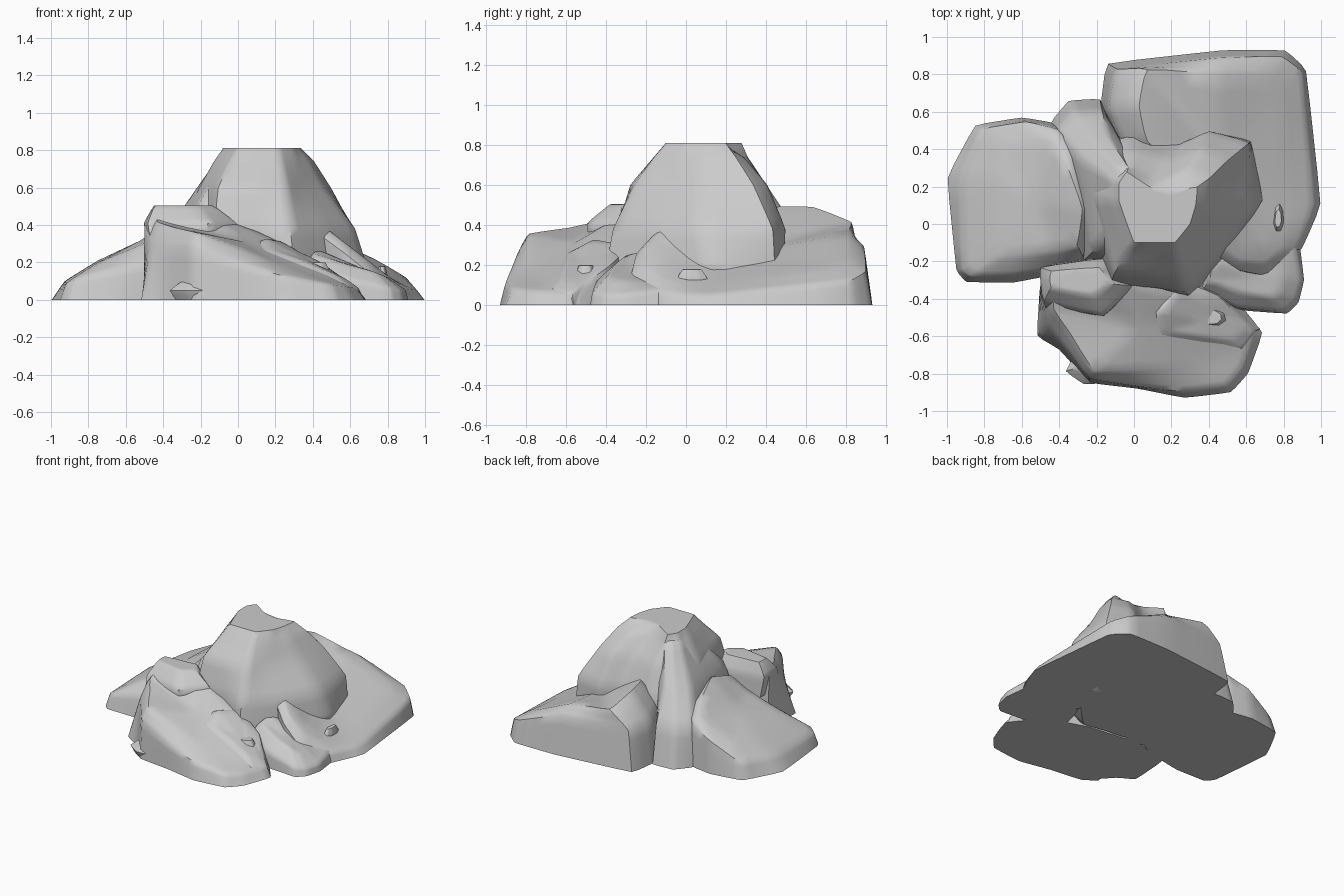
import bpy, bmesh


def at(z, pts):
    return [(x, y, z) for x, y in pts]


def rock(name, *rings, cap_z=None, flat_top=False, crease=0.62):
    """Loft matching rings from bottom to top, cap both ends and soften."""
    bm = bmesh.new()
    vs = [[bm.verts.new(p) for p in r] for r in rings]
    n = len(vs[0])
    for a, b in zip(vs, vs[1:]):
        for i in range(n):
            j = (i + 1) % n
            bm.faces.new((a[i], a[j], b[j], b[i]))
    bm.faces.new(vs[0][::-1])
    c = [sum(p[k] for p in rings[-1]) / n for k in range(3)]
    if cap_z is not None:
        c[2] = cap_z
    mid = bm.verts.new(c)
    for i in range(n):
        bm.faces.new((vs[-1][i], vs[-1][(i + 1) % n], mid))
    lay = bm.edges.layers.float.new("crease_edge")
    low = set(vs[0])
    top = set(vs[-1]) if flat_top else set()
    for e in bm.edges:
        hard = all(v in low for v in e.verts) or all(v in top for v in e.verts)
        e[lay] = 1.0 if hard else crease
    bmesh.ops.recalc_face_normals(bm, faces=bm.faces)
    me = bpy.data.meshes.new(name)
    bm.to_mesh(me)
    bm.free()
    ob = bpy.data.objects.new(name, me)
    bpy.context.collection.objects.link(ob)
    m = ob.modifiers.new("soften", 'SUBSURF')
    m.levels = m.render_levels = 2
    bpy.context.view_layer.objects.active = ob
    ob.select_set(True)
    bpy.ops.object.modifier_apply(modifier=m.name)
    bpy.ops.object.shade_smooth_by_angle(angle=0.8)
    ob.select_set(False)
    return ob


# Central peak with flat summit and overhanging skirt
rock("central_peak",
     at(0, [(-.25, .2), (-.15, 0), (-.1, -.2), (.1, -.22), (.25, -.25), (.4, -.1),
            (.52, .12), (.5, .35), (.4, .4), (.25, .38), (0, .42), (-.2, .38)]),
     at(.16, [(-.3, .2), (-.2, -.1), (-.12, -.3), (.1, -.33), (.3, -.41), (.54, -.12),
              (.7, .13), (.63, .45), (.42, .49), (.25, .42), (0, .48), (-.25, .42)]),
     at(.38, [(-.3, .2), (-.2, -.1), (-.13, -.33), (.1, -.34), (.28, -.37), (.47, -.16),
              (.63, .08), (.62, .44), (.4, .5), (.25, .43), (0, .48), (-.25, .4)]),
     at(.6, [(-.21, .15), (-.15, -.1), (-.11, -.27), (.1, -.28), (.26, -.26), (.35, -.1),
             (.46, .08), (.5, .34), (.36, .41), (.2, .34), (-.02, .4), (-.16, .3)]),
     at(.74, [(-.13, .13), (-.08, -.04), (-.04, -.15), (.1, -.16), (.23, -.16), (.31, -.05),
              (.38, .08), (.41, .25), (.29, .29), (.12, .24), (-.03, .31), (-.11, .25)]),
     at(.81, [(-.08, .12), (-.03, -.02), (0, -.1), (.1, -.1), (.22, -.1), (.3, 0),
              (.33, .1), (.34, .2), (.2, .17), (.08, .2), (-.04, .28), (-.08, .22)]),
     flat_top=True)

# Buttress along the back left of the peak
rock("back_ridge",
     at(0, [(-.45, .54), (-.35, .2), (-.28, -.2), (-.1, -.22), (-.05, .2), (-.1, .5), (-.18, .67), (-.35, .66)]),
     at(.28, [(-.42, .5), (-.33, .15), (-.27, -.2), (-.1, -.22), (-.04, .2), (-.08, .47), (-.17, .61), (-.32, .6)]),
     at(.5, [(-.29, .36), (-.26, .12), (-.22, -.15), (-.08, -.18), (-.02, .15), (-.04, .4), (-.14, .47), (-.22, .45)]),
     at(.77, [(-.1, .22), (-.09, .15), (-.06, .08), (0, .05), (.02, .15), (.02, .22), (-.02, .29), (-.07, .28)]))

# Sloping slab on the left
rock("left_slab",
     at(0, [(-1, .25), (-.95, -.25), (-.9, -.31), (-.65, -.315), (-.42, -.27), (-.25, -.2),
            (-.2, .1), (-.3, .4), (-.42, .54), (-.6, .57), (-.85, .53)]),
     [(-.93, .25, .1), (-.92, -.25, .09), (-.87, -.28, .11), (-.65, -.28, .16),
      (-.42, -.25, .21), (-.27, -.18, .32), (-.22, .1, .4), (-.3, .39, .38),
      (-.41, .51, .32), (-.58, .55, .25), (-.82, .51, .12)],
     [(-.75, .25, .21), (-.75, -.1, .2), (-.7, -.16, .22), (-.6, -.16, .26),
      (-.42, -.14, .34), (-.3, -.12, .42), (-.27, .08, .48), (-.36, .33, .43),
      (-.42, .44, .37), (-.5, .45, .32), (-.7, .43, .22)])

# Large slab at the back right
rock("back_right_slab",
     at(0, [(-.15, .86), (-.18, .62), (-.1, .4), (.3, .1), (.45, -.15), (.6, -.26),
            (.73, -.29), (.9, -.13), (1, .1), (.92, .83), (.81, .93), (.48, .93)]),
     [(-.1, .83, .3), (-.14, .62, .3), (-.05, .4, .35), (.32, .1, .35),
      (.4, -.14, .38), (.56, -.25, .26), (.72, -.28, .13), (.88, -.13, .06),
      (.96, .1, .05), (.9, .82, .12), (.79, .9, .17), (.45, .89, .3)],
     [(.06, .84, .42), (.02, .64, .5), (.06, .45, .5), (.35, .15, .4),
      (.44, -.09, .41), (.57, -.19, .31), (.7, -.2, .21), (.79, -.12, .14),
      (.82, .1, .11), (.8, .72, .18), (.73, .8, .22), (.42, .81, .36)],
     cap_z=.27)

# Wide front rock, falling away to the right
rock("front_rock",
     at(0, [(-.52, -.6), (-.4, -.67), (-.24, -.85), (.02, -.88), (.27, -.93), (.52, -.9),
            (.61, -.8), (.69, -.58), (.5, -.35), (.2, -.25), (-.2, -.2), (-.5, -.28)]),
     [(-.47, -.52, .28), (-.38, -.64, .3), (-.24, -.83, .29), (.02, -.87, .19),
      (.27, -.9, .12), (.5, -.87, .08), (.58, -.77, .07), (.64, -.57, .06),
      (.45, -.38, .2), (.2, -.28, .3), (-.2, -.22, .42), (-.51, -.29, .42)],
     [(-.44, -.45, .42), (-.35, -.58, .39), (-.22, -.79, .36), (0, -.78, .28),
      (.22, -.76, .19), (.4, -.74, .13), (.46, -.7, .12), (.5, -.58, .14),
      (.36, -.42, .24), (.12, -.34, .36), (-.18, -.27, .48), (-.44, -.28, .48)],
     cap_z=.31)

# Flat knob blended into the front rock
rock("front_knob",
     at(.25, [(-.46, -.5), (-.15, -.48), (0, -.34), (-.18, -.18), (-.48, -.22)]),
     at(.41, [(-.49, -.42), (-.16, -.5), (0, -.33), (-.16, -.18), (-.51, -.23)]),
     at(.505, [(-.45, -.34), (-.22, -.38), (-.13, -.32), (-.18, -.23), (-.45, -.25)]))

# Raised step on the right of the front rock
rock("front_step",
     at(0, [(.08, -.48), (.1, -.63), (.4, -.67), (.6, -.69), (.68, -.56), (.5, -.42), (.2, -.28)]),
     [(.09, -.48, .3), (.11, -.62, .25), (.38, -.65, .15), (.58, -.67, .08),
      (.65, -.57, .06), (.49, -.43, .16), (.21, -.3, .3)],
     [(.15, -.46, .33), (.18, -.57, .27), (.37, -.6, .2), (.53, -.62, .13),
      (.58, -.57, .11), (.45, -.47, .18), (.24, -.35, .31)])

# Low rock at the right, below the peak
rock("right_rock",
     at(0, [(.34, -.36), (.55, -.46), (.82, -.48), (.88, -.42), (.91, -.3), (.88, -.06), (.65, -.08), (.4, -.12)]),
     [(.36, -.36, .18), (.55, -.45, .12), (.81, -.47, .06), (.87, -.41, .05),
      (.9, -.3, .05), (.86, -.1, .08), (.65, -.12, .16), (.4, -.15, .26)],
     [(.4, -.3, .25), (.55, -.36, .2), (.73, -.39, .15), (.78, -.37, .13),
      (.8, -.28, .12), (.77, -.2, .12), (.62, -.2, .19), (.42, -.2, .27)])


# Small pebbles: one in the gully, one at the right, one at the front foot
def pebble(name, x, y, z, sx, sy, sz):
    outline = [(-1, -.4), (-.4, -1), (.5, -.9), (1, -.3), (.9, .5), (.3, 1), (-.5, .8)]
    levels = [(.8, 0), (1, .5), (.6, 1)]
    rock(name, *[at(z + sz * h, [(x + a * s * sx, y + b * s * sy) for a, b in outline])
                 for s, h in levels])


pebble("gully_pebble", .42, -.5, .08, .08, .06, .12)
pebble("right_pebble", .77, .03, .08, .03, .08, .1)
pebble("foot_pebble", -.2, -.74, 0, .17, .12, .1)
